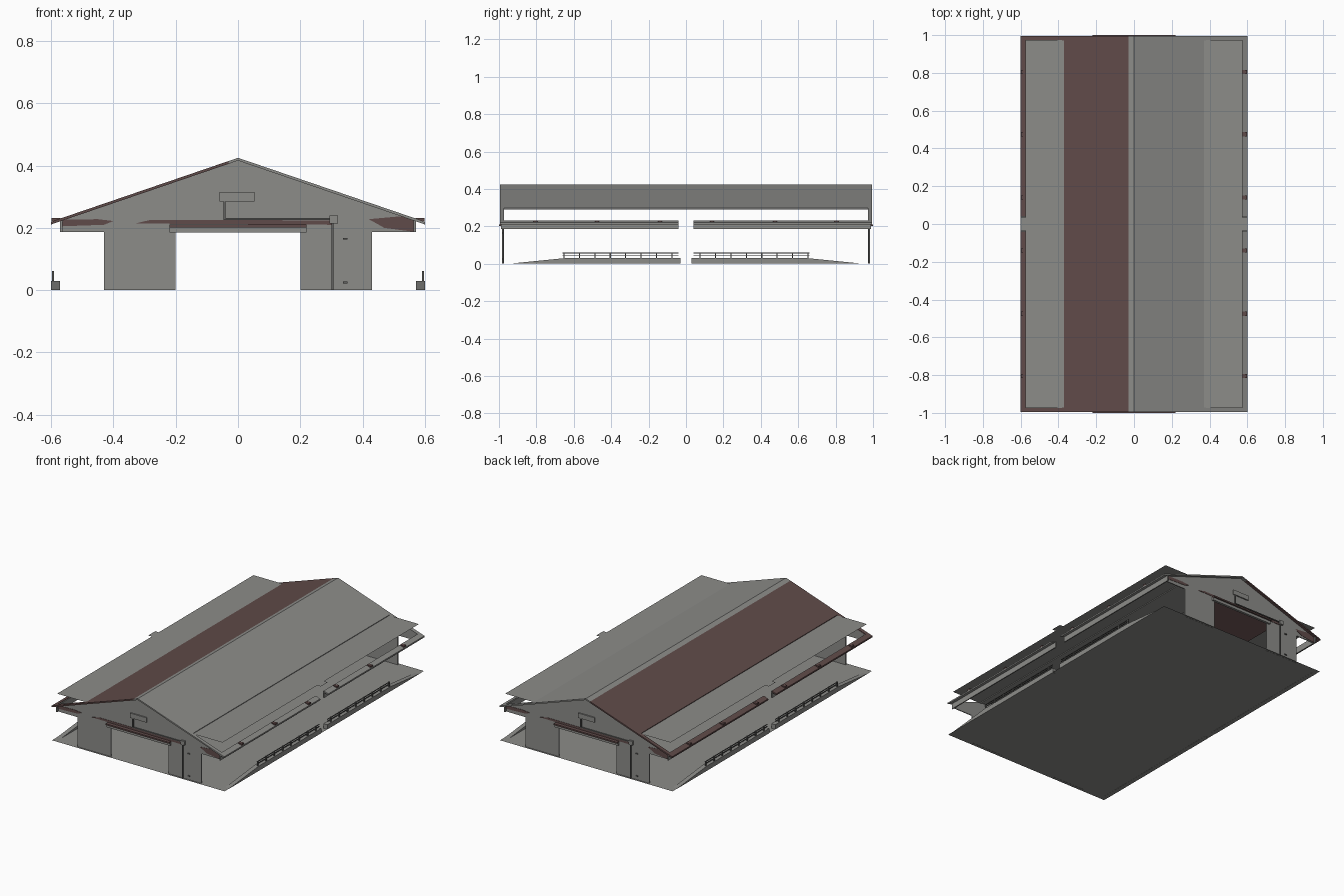
import bpy, bmesh, math
from mathutils import Matrix

if "Cube" in bpy.data.objects:
    bpy.data.objects.remove(bpy.data.objects["Cube"])


def material(name, rgb):
    m = bpy.data.materials.new(name)
    m.diffuse_color = (*rgb, 1)
    m.use_nodes = True
    m.node_tree.nodes["Principled BSDF"].inputs["Base Color"].default_value = m.diffuse_color
    return m


GREY = material("warm grey", (0.262, 0.262, 0.25))
BROWN = material("rust brown", (0.117, 0.07, 0.067))
DARK = material("dark grey", (0.12, 0.12, 0.115))


def finish(name, bm, mat):
    if any(len(e.link_faces) > 1 for e in bm.edges):
        bmesh.ops.recalc_face_normals(bm, faces=bm.faces)
    me = bpy.data.meshes.new(name)
    bm.to_mesh(me)
    bm.free()
    me.materials.append(mat)
    ob = bpy.data.objects.new(name, me)
    bpy.context.collection.objects.link(ob)
    return ob


def box(name, x0, x1, y0, y1, z0, z1, mat):
    bm = bmesh.new()
    bmesh.ops.create_cube(bm, size=1)
    for v in bm.verts:
        v.co = (x1 if v.co.x > 0 else x0, y1 if v.co.y > 0 else y0,
                z1 if v.co.z > 0 else z0)
    return finish(name, bm, mat)


def prism(name, pts, a, b, axis, mat):
    """Extrude a flat profile along x or y from a to b."""
    bm = bmesh.new()
    place = (lambda p, t: (t, p[0], p[1])) if axis == 'x' else (lambda p, t: (p[0], t, p[1]))
    f = bm.faces.new([bm.verts.new(place(p, a)) for p in pts])
    r = bmesh.ops.extrude_face_region(bm, geom=[f])
    off = (b - a, 0, 0) if axis == 'x' else (0, b - a, 0)
    bmesh.ops.translate(bm, verts=[v for v in r['geom'] if isinstance(v, bmesh.types.BMVert)], vec=off)
    return finish(name, bm, mat)


def sheet(name, pts, z, mat):
    bm = bmesh.new()
    bm.faces.new([bm.verts.new((x, y, z)) for x, y in pts])
    return finish(name, bm, mat)


def roof_z(x):
    return 0.425 - 0.205 * abs(x) / 0.6


def roof(name, x0, x1, y0, y1, mat):
    t = 0.009
    pts = [(x0, roof_z(x0)), (x1, roof_z(x1)), (x1, roof_z(x1) - t), (x0, roof_z(x0) - t)]
    return prism(name, pts, y0, y1, 'y', mat)


# floor
sheet("floor", [(-0.6, -0.99), (0.6, -0.99), (0.6, 0.99), (-0.6, 0.99)], 0.001, GREY)

# main roof slopes
roof("roof_left", -0.37, -0.03, -0.995, 0.995, BROWN)
roof("roof_ridge_cap", -0.03, 0.0, -0.995, 0.995, GREY)
roof("roof_right", 0.0, 0.37, -0.995, 0.995, GREY)

for s, side, mat in ((-1, "left", BROWN), (1, "right", GREY)):
    def span(a, b):
        return sorted((s * a, s * b))

    # roof verge strips, flat canopy with centre tab
    for e in (-1, 1):
        y0, y1 = sorted((e * 0.972, e * 0.995))
        roof(f"verge_{side}", *span(0.37, 0.6), y0, y1, mat)
    cx = [(0.37, -0.975), (0.575, -0.975), (0.575, -0.035), (0.6, -0.035),
          (0.6, 0.035), (0.575, 0.035), (0.575, 0.975), (0.37, 0.975)]
    pts = [(s * x, y) for x, y in cx]
    sheet(f"canopy_{side}", pts if s > 0 else pts[::-1], 0.295, GREY)

    for e in (-1, 1):
        # eave strip and the beam under it
        y0, y1 = sorted((e * 0.04, e * 0.972))
        roof(f"eave_{side}", *span(0.57, 0.6), y0, y1, mat)
        box(f"eave_beam_{side}", *span(0.564, 0.571), *sorted((e * 0.04, e * 0.99)), 0.187, 0.228, GREY)
        for y in (0.14, 0.475, 0.805):
            box(f"eave_bracket_{side}", *span(0.57, 0.598), e * y - 0.011, e * y + 0.011,
                0.222, 0.232, BROWN)
        # kerb with ramped end
        prism(f"kerb_{side}", [(e * 0.95, 0), (e * 0.65, 0.03), (e * 0.03, 0.03), (e * 0.03, 0)],
              *span(0.572, 0.6), 'x', GREY)
        # railing on the kerb
        for z in (0.046, 0.058):
            box(f"rail_{side}", *span(0.591, 0.596), *sorted((e * 0.04, e * 0.66)), z - 0.002, z + 0.002, DARK)
        for i in range(8):
            y = e * (0.075 + i * 0.0825)
            box(f"rail_post_{side}", *span(0.590, 0.597), y - 0.003, y + 0.003, 0.03, 0.061, DARK)


# gable end parts, built at the front then turned for the back
def gable_end():
    h = 0.187
    out = [prism("gable_wall", [(-0.57, h), (0.57, h), (0.57, roof_z(0.57) - 0.005),
                                (0, 0.42), (-0.57, roof_z(0.57) - 0.005)], -0.978, -0.972, 'y', GREY)]
    for a, b in ((-0.43, -0.2), (0.2, 0.43)):
        out.append(box("door_side_wall", a, b, -0.978, -0.972, 0, h, GREY))
    # brown weathered band on the gable
    for pts in ([(-0.57, 0.205), (-0.43, 0.21), (-0.4, 0.222), (-0.45, 0.228), (-0.56, 0.226)],
                [(0.57, 0.187), (0.57, 0.229), (0.53, 0.238), (0.42, 0.228), (0.47, 0.2)],
                [(-0.33, 0.214), (0.3, 0.21), (0.3, 0.224), (-0.28, 0.226)]):
        out.append(prism("brown_band", pts, -0.980, -0.977, 'y', BROWN))
    # sliding door track
    out.append(box("door_track", -0.22, 0.22, -1.0, -0.978, 0.202, 0.211, BROWN))
    out.append(box("door_track_face", -0.22, 0.22, -0.99, -0.978, 0.185, 0.202, GREY))
    # blank wall panel, conduit, junction box
    out.append(box("wall_panel", -0.06, 0.053, -0.986, -0.978, 0.285, 0.315, GREY))
    out.append(box("conduit_drop", -0.046, -0.040, -0.985, -0.978, 0.226, 0.285, DARK))
    out.append(box("conduit_run", -0.046, 0.295, -0.985, -0.978, 0.226, 0.231, DARK))
    out.append(box("junction_box", 0.294, 0.321, -0.99, -0.978, 0.214, 0.239, GREY))
    out.append(box("conduit_riser", 0.300, 0.306, -0.985, -0.978, 0, 0.216, DARK))
    # small hinges
    for z in (0.025, 0.165):
        out.append(box("hinge", 0.337, 0.352, -0.984, -0.978, z - 0.003, z + 0.003, DARK))
    return out


for turn in (0, math.pi):
    for ob in gable_end():
        ob.data.transform(Matrix.Rotation(turn, 4, 'Z'))
